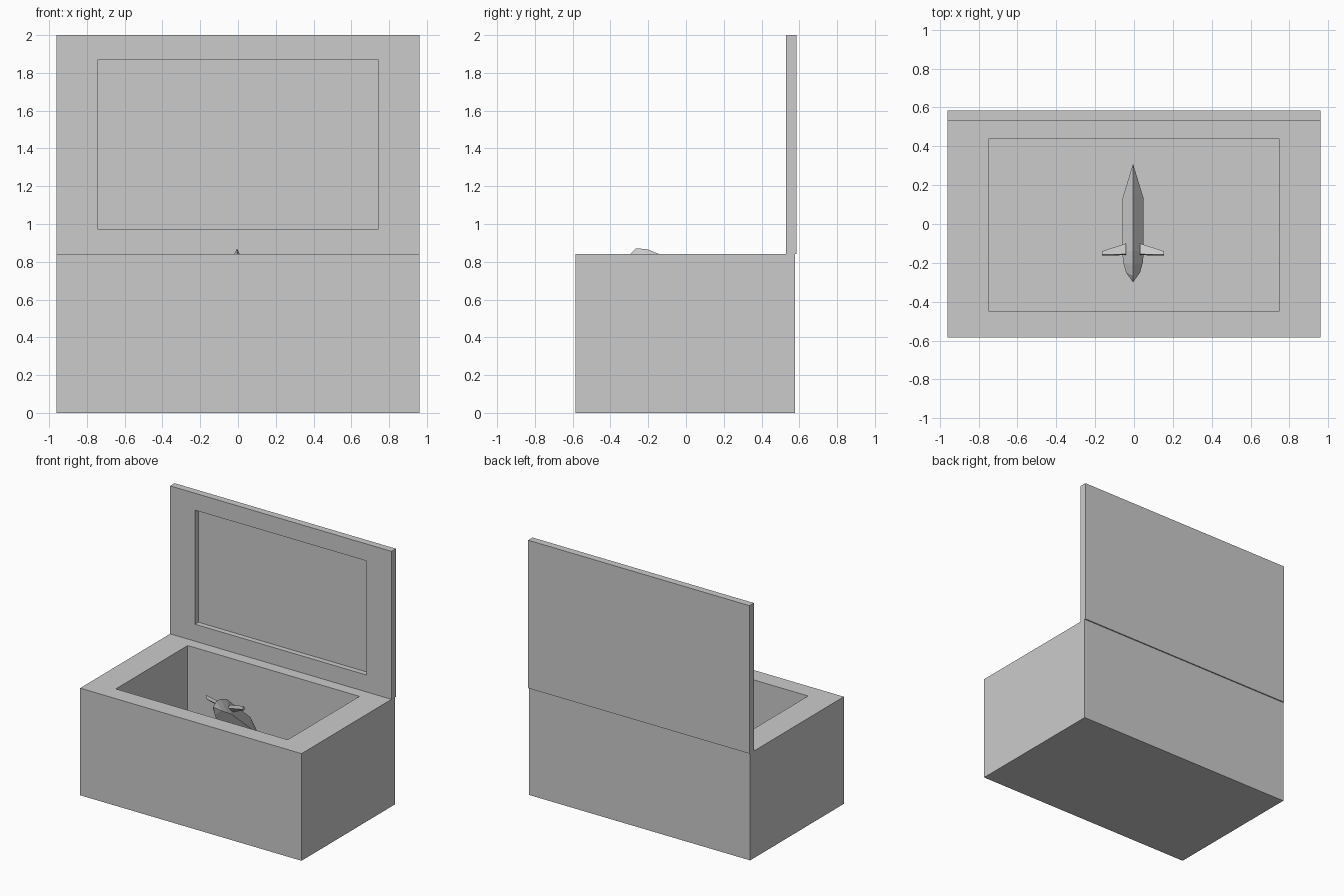
import bpy, bmesh, math
from mathutils import Matrix, Vector

if "Cube" in bpy.data.objects:
    bpy.data.objects.remove(bpy.data.objects["Cube"])


def finish(bm, name):
    bmesh.ops.recalc_face_normals(bm, faces=bm.faces)
    mesh = bpy.data.meshes.new(name)
    bm.to_mesh(mesh)
    bm.free()
    obj = bpy.data.objects.new(name, mesh)
    bpy.context.collection.objects.link(obj)
    return obj


def tray(name, outer, inner, height, floor, matrix):
    """Solid block with a rectangular hollow in its top."""
    bm = bmesh.new()

    def ring(half, z):
        return [bm.verts.new((sx * half[0], sy * half[1], z))
                for sx, sy in ((-1, -1), (1, -1), (1, 1), (-1, 1))]

    rings = [ring(outer, 0), ring(outer, height), ring(inner, height), ring(inner, floor)]
    for a, b in zip(rings, rings[1:]):
        for i in range(4):
            j = (i + 1) % 4
            bm.faces.new((a[i], a[j], b[j], b[i]))
    bm.faces.new(rings[0][::-1])
    bm.faces.new(rings[-1])
    bm.transform(matrix)
    return finish(bm, name)


# Chest body and the opened lid standing at its back edge
tray("chest_body", (0.96, 0.58), (0.745, 0.445), 0.84, 0.21,
     Matrix.Translation((0, -0.004, 0)))
tray("chest_lid", (0.96, 0.58), (0.745, 0.447), 0.055, 0.013,
     Matrix.Translation((0, 0.585, 1.42)) @ Matrix.Rotation(math.radians(90), 4, 'X'))

# Slanted four-sided blade: (top y,z), (side y,z), half width, (keel y,z)
CX = -0.005
stations = [
    ((-0.265, 0.870), (-0.25, 0.80), 0.036, (-0.28, 0.77)),
    ((-0.210, 0.868), (-0.20, 0.77), 0.050, (-0.25, 0.70)),
    ((-0.135, 0.838), (-0.15, 0.74), 0.055, (-0.20, 0.63)),
    ((0.160, 0.585), (0.13, 0.50), 0.055, (0.08, 0.44)),
]
bm = bmesh.new()
rings = [[bm.verts.new(p) for p in ((CX, *top), (CX + w, *side), (CX, *keel), (CX - w, *side))]
         for top, side, w, keel in stations]
for a, b in zip(rings, rings[1:]):
    for i in range(4):
        j = (i + 1) % 4
        bm.faces.new((a[i], a[j], b[j], b[i]))
for ring, tip in ((rings[0], (CX, -0.30, 0.838)), (rings[-1], (CX, 0.31, 0.33))):
    apex = bm.verts.new(tip)
    for i in range(4):
        bm.faces.new((ring[i], ring[(i + 1) % 4], apex))
finish(bm, "blade")

# Pair of tapering side fins
for side, label in ((-1, "left"), (1, "right")):
    bm = bmesh.new()
    outline = ((0.035, -0.10, 0.76), (0.16, -0.14, 0.82), (0.16, -0.158, 0.835), (0.035, -0.155, 0.81))
    face = bm.faces.new([bm.verts.new((CX + side * x, y, z)) for x, y, z in outline])
    ext = bmesh.ops.extrude_face_region(bm, geom=[face], use_keep_orig=True)
    new = [v for v in ext["geom"] if isinstance(v, bmesh.types.BMVert)]
    bmesh.ops.translate(bm, verts=new, vec=Vector((0, -0.005, -0.025)))
    finish(bm, label + "_fin")
